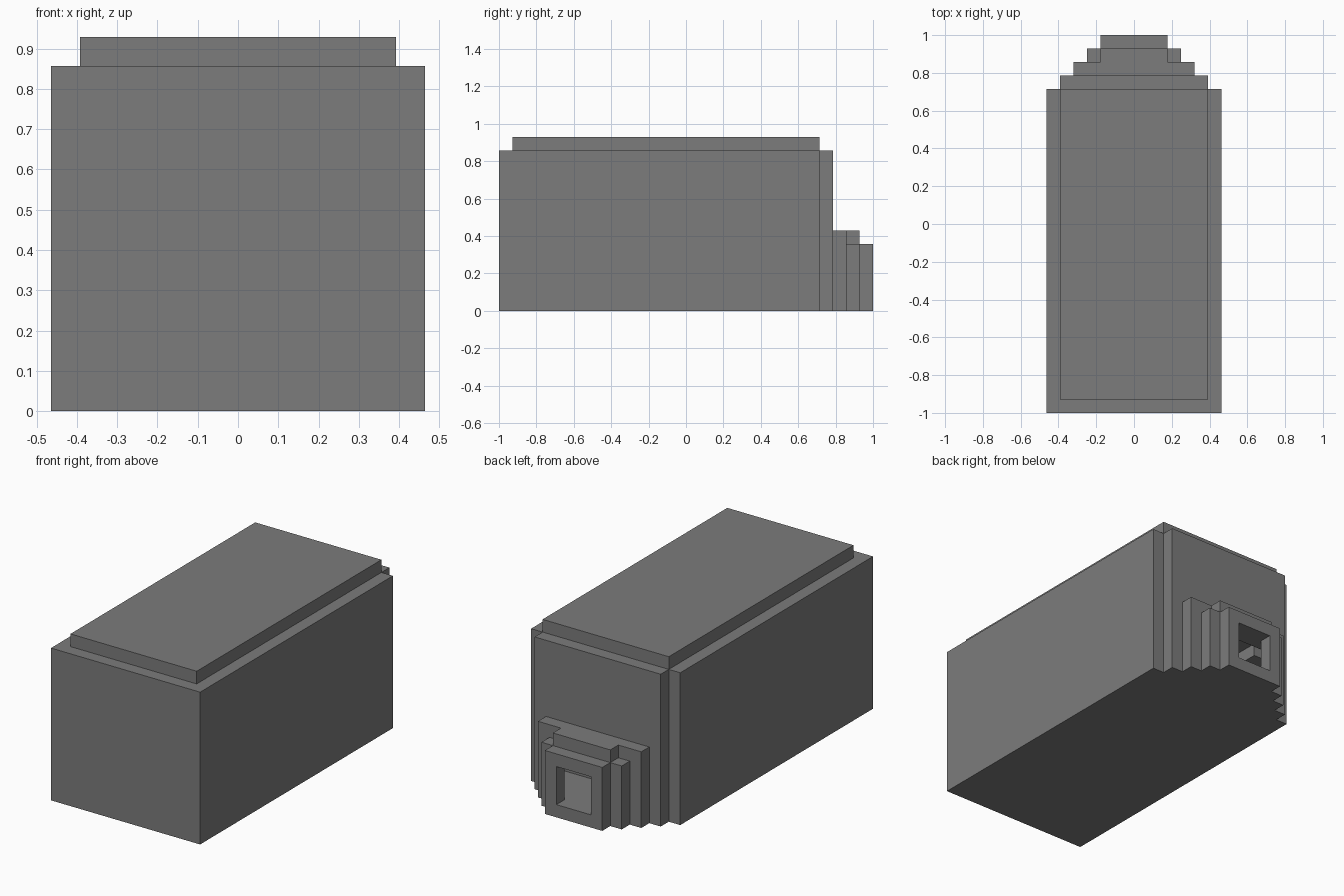
import bpy
import bmesh

U = 1 / 14  # one block

cube = bpy.data.objects.get("Cube")
if cube:
    bpy.data.objects.remove(cube, do_unlink=True)

grey = bpy.data.materials.new("mid grey")
grey.use_nodes = True
colour = (0.2, 0.2, 0.2, 1)
grey.diffuse_color = colour
grey.node_tree.nodes["Principled BSDF"].inputs["Base Color"].default_value = colour


def extrude(name, half, y0, y1):
    """Mirror a half outline of (x, z) blocks and extrude it along y."""
    outline = half + [(-x, z) for x, z in reversed(half)]
    bm = bmesh.new()
    face = bm.faces.new([bm.verts.new((x * U, y0 * U, z * U)) for x, z in outline])
    side = bmesh.ops.extrude_face_region(bm, geom=[face])["geom"]
    verts = [v for v in side if isinstance(v, bmesh.types.BMVert)]
    bmesh.ops.translate(bm, verts=verts, vec=(0, (y1 - y0) * U, 0))
    bmesh.ops.recalc_face_normals(bm, faces=bm.faces[:])
    mesh = bpy.data.meshes.new(name)
    bm.to_mesh(mesh)
    bm.free()
    mesh.materials.append(grey)
    obj = bpy.data.objects.new(name, mesh)
    bpy.context.collection.objects.link(obj)
    return obj


def box(w, z0, z1):
    return [(w, z0), (w, z1)]


def tee(wide, narrow, z0, z1, z2):
    return [(wide, z0), (wide, z1), (narrow, z1), (narrow, z2)]


def carve(obj, half, y0, y1):
    """Cut an extruded outline out of a part."""
    cutter = extrude("cutter", half, y0, y1)
    cutter.hide_render = True
    mod = obj.modifiers.new("opening", "BOOLEAN")
    mod.operation = "DIFFERENCE"
    mod.solver = "EXACT"
    mod.object = cutter
    bpy.context.view_layer.objects.active = obj
    bpy.ops.object.modifier_apply(modifier=mod.name)
    bpy.data.objects.remove(cutter, do_unlink=True)


# Main block and raised lid
body = extrude("body", box(6.5, 0, 12), -14, 10)
extrude("lid", box(5.5, 12, 13), -13, 10)

# Stepped back end
back_plate = extrude("back_plate", box(5.5, 0, 12), 10, 11)
wide_step = extrude("wide_step", box(4.5, 0, 6), 11, 12)
middle_step = extrude("middle_step", tee(3.5, 2.5, 0, 5, 6), 12, 13)
door_frame = extrude("door_frame", box(2.5, 0, 5), 13, 14)

# Doorway opening into a small room
room = tee(4.5, 2.5, 1, 4, 5)
carve(body, room, 9, 10.5)
carve(back_plate, room, 9.5, 11.5)
carve(wide_step, box(3.5, 1, 5), 10.5, 12.5)
carve(middle_step, box(2.5, 1, 4), 11.5, 13.5)
carve(door_frame, box(1.5, 1, 4), 12.5, 14.5)
